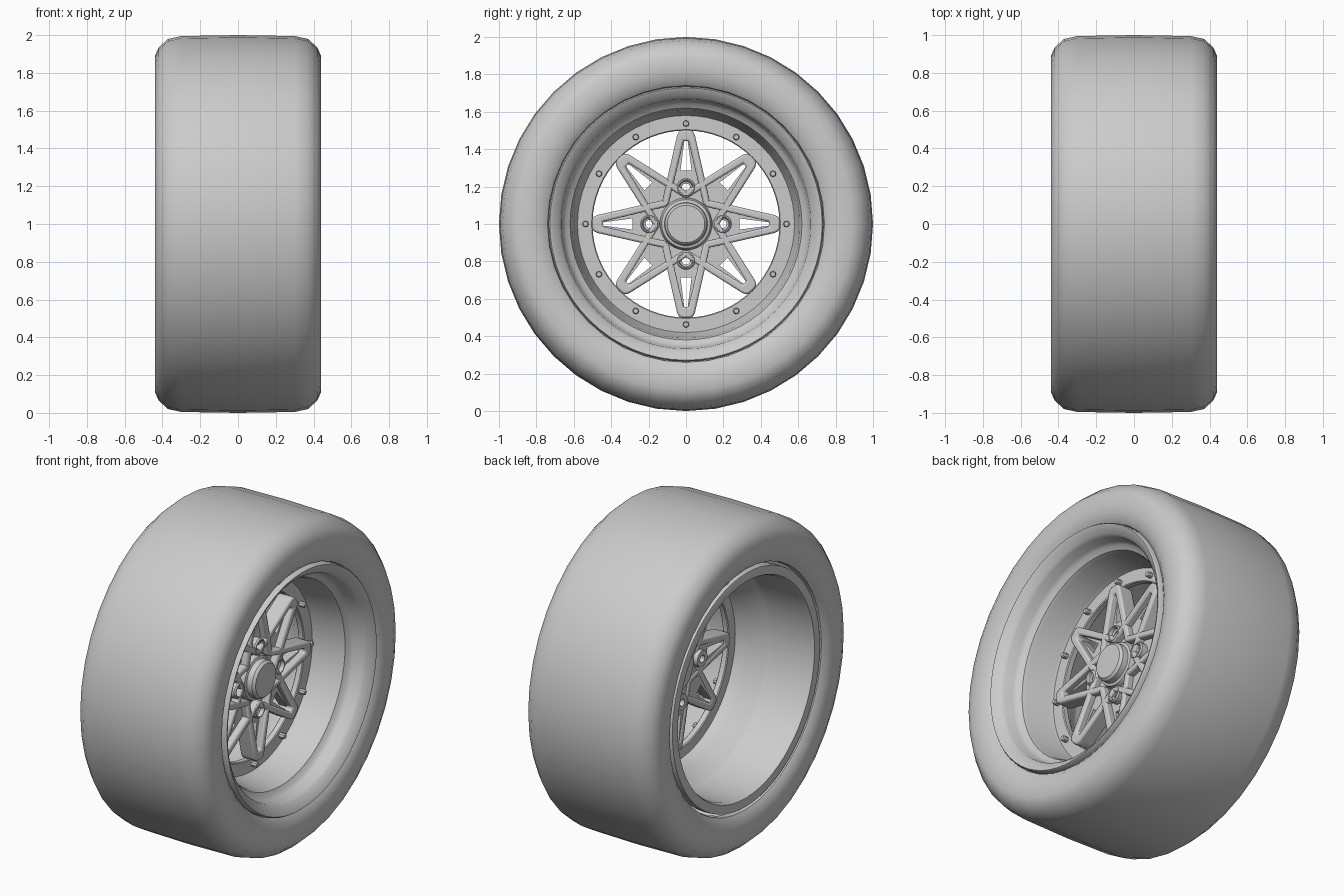
import bpy, bmesh, math
from math import sin, cos, pi, radians
from mathutils import Matrix

if "Cube" in bpy.data.objects:
    bpy.data.objects.remove(bpy.data.objects["Cube"])

CZ = 1.0  # axle height; the axle runs along x


def finish(name, bm, angle=30, smooth=True):
    bmesh.ops.recalc_face_normals(bm, faces=bm.faces)
    me = bpy.data.meshes.new(name)
    bm.to_mesh(me)
    bm.free()
    ob = bpy.data.objects.new(name, me)
    bpy.context.collection.objects.link(ob)
    if smooth:
        bpy.ops.object.select_all(action='DESELECT')
        ob.select_set(True)
        bpy.context.view_layer.objects.active = ob
        bpy.ops.object.shade_smooth_by_angle(angle=radians(angle))
    return ob


def add_ring(bm, profile, segs, cy=0.0, cz=CZ, closed=False):
    """Revolve (x, radius) points about an x-parallel axis; radius 0 becomes a cap."""
    rows = []
    for x, r in profile:
        if r == 0:
            rows.append([bm.verts.new((x, cy, cz))] * segs)
        else:
            rows.append([bm.verts.new((x, cy + r * sin(2 * pi * k / segs), cz + r * cos(2 * pi * k / segs)))
                         for k in range(segs)])
    pairs = list(zip(rows, rows[1:])) + ([(rows[-1], rows[0])] if closed else [])
    for a, b in pairs:
        for k in range(segs):
            j = (k + 1) % segs
            quad = []
            for v in (a[k], a[j], b[j], b[k]):
                if v not in quad:
                    quad.append(v)
            bm.faces.new(quad)


def add_plate(bm, pts, x0, x1, angle=0.0):
    """Extrude an outline of (radial, sideways) points from x0 to x1, turned about the axle."""
    c, s = cos(angle), sin(angle)
    outline = [(t * c + r * s, CZ + r * c - t * s) for r, t in pts]
    lo = [bm.verts.new((x0, y, z)) for y, z in outline]
    hi = [bm.verts.new((x1, y, z)) for y, z in outline]
    bm.faces.new(lo)
    bm.faces.new(hi)
    n = len(pts)
    for i in range(n):
        j = (i + 1) % n
        bm.faces.new((lo[i], lo[j], hi[j], hi[i]))


# tyre shell
half = [(0.375, 0.735), (0.405, 0.74), (0.428, 0.77), (0.438, 0.82), (0.44, 0.89),
        (0.42, 0.935), (0.37, 0.98), (0.30, 0.995)]
bm = bmesh.new()
add_ring(bm, half + [(0, 1.0)] + [(-x, r) for x, r in reversed(half)], 40)
finish("tyre", bm, 40)

# rim: front lip, stepped barrel, mounting flange, rear barrel, rear lip
rim = [(0.37, 0.735), (0.425, 0.735), (0.435, 0.728), (0.43, 0.715), (0.40, 0.68), (0.385, 0.667),
       (0.33, 0.66), (0.31, 0.645), (0.295, 0.62), (0.27, 0.61), (0.12, 0.588), (0.10, 0.58),
       (0.10, 0.505), (0.095, 0.50), (0.065, 0.50), (0.06, 0.505), (0.06, 0.565), (-0.02, 0.575),
       (-0.10, 0.645), (-0.13, 0.652), (-0.39, 0.655), (-0.41, 0.665), (-0.415, 0.70),
       (-0.41, 0.718), (-0.36, 0.72)]
bm = bmesh.new()
add_ring(bm, rim, 64)
finish("rim", bm, 35)

# rim bolts
bm = bmesh.new()
for k in range(12):
    a = 2 * pi * k / 12
    add_ring(bm, [(0.09, 0.017), (0.128, 0.017), (0.134, 0.013), (0.134, 0)], 8,
             0.537 * sin(a), CZ + 0.537 * cos(a))
finish("rim_bolts", bm)

# recessed star web behind the spokes
star = []
for k in range(8):
    a = 2 * pi * k / 8
    for r, t in ((0.235, -0.098), (0.485, -0.035), (0.485, 0.035)):
        star.append((r * cos(a) - t * sin(a), r * sin(a) + t * cos(a)))
bm = bmesh.new()
add_plate(bm, star, 0.055, 0.108)
web = finish("spoke_web", bm, smooth=False)

# cutter for slots and lug holes
bm = bmesh.new()
for k in range(8):
    add_plate(bm, [(0.285, -0.030), (0.445, -0.009), (0.445, 0.009), (0.285, 0.030)], -0.1, 0.3, k * pi / 4)
lugs = [(0.195 * sin(k * pi / 2), CZ + 0.195 * cos(k * pi / 2)) for k in range(4)]
for y, z in lugs:
    add_ring(bm, [(-0.1, 0), (-0.1, 0.035), (0.3, 0.035), (0.3, 0)], 16, y, z)
cutter = finish("web_cutter", bm, smooth=False)
cutter.hide_render = True
cutter.hide_set(True)
mod = web.modifiers.new("openings", 'BOOLEAN')
mod.operation = 'DIFFERENCE'
mod.solver = 'EXACT'
mod.object = cutter

# eight V-shaped spokes whose legs cross around the hub
vee = [(0.10, 0.132), (0.465, 0.05), (0.49, 0.042), (0.503, 0.025)]
vee += [(r, -t) for r, t in reversed(vee)]
vee += [(0.10, -0.094), (0.445, -0.013), (0.445, 0.013), (0.10, 0.094)]
for k in range(8):
    bm = bmesh.new()
    add_plate(bm, vee, 0.05, 0.15, k * pi / 4)
    spoke = finish("spoke_%d" % (k + 1), bm, 40)
    bev = spoke.modifiers.new("soft_edges", 'BEVEL')
    bev.width = 0.011
    bev.segments = 2
    bev.limit_method = 'ANGLE'

# lug bosses
bm = bmesh.new()
for y, z in lugs:
    add_ring(bm, [(0.025, 0.022), (0.025, 0.05), (0.145, 0.05), (0.153, 0.044), (0.153, 0.038),
                  (0.13, 0.034), (0.125, 0.022)], 24, y, z, closed=True)
finish("lug_bosses", bm)

# hub body and centre cap
bm = bmesh.new()
add_ring(bm, [(0.04, 0), (0.04, 0.13), (0.11, 0.14), (0.135, 0.13), (0.14, 0.115), (0.175, 0.113),
              (0.19, 0.10), (0.192, 0)], 40)
finish("hub_cap", bm)
